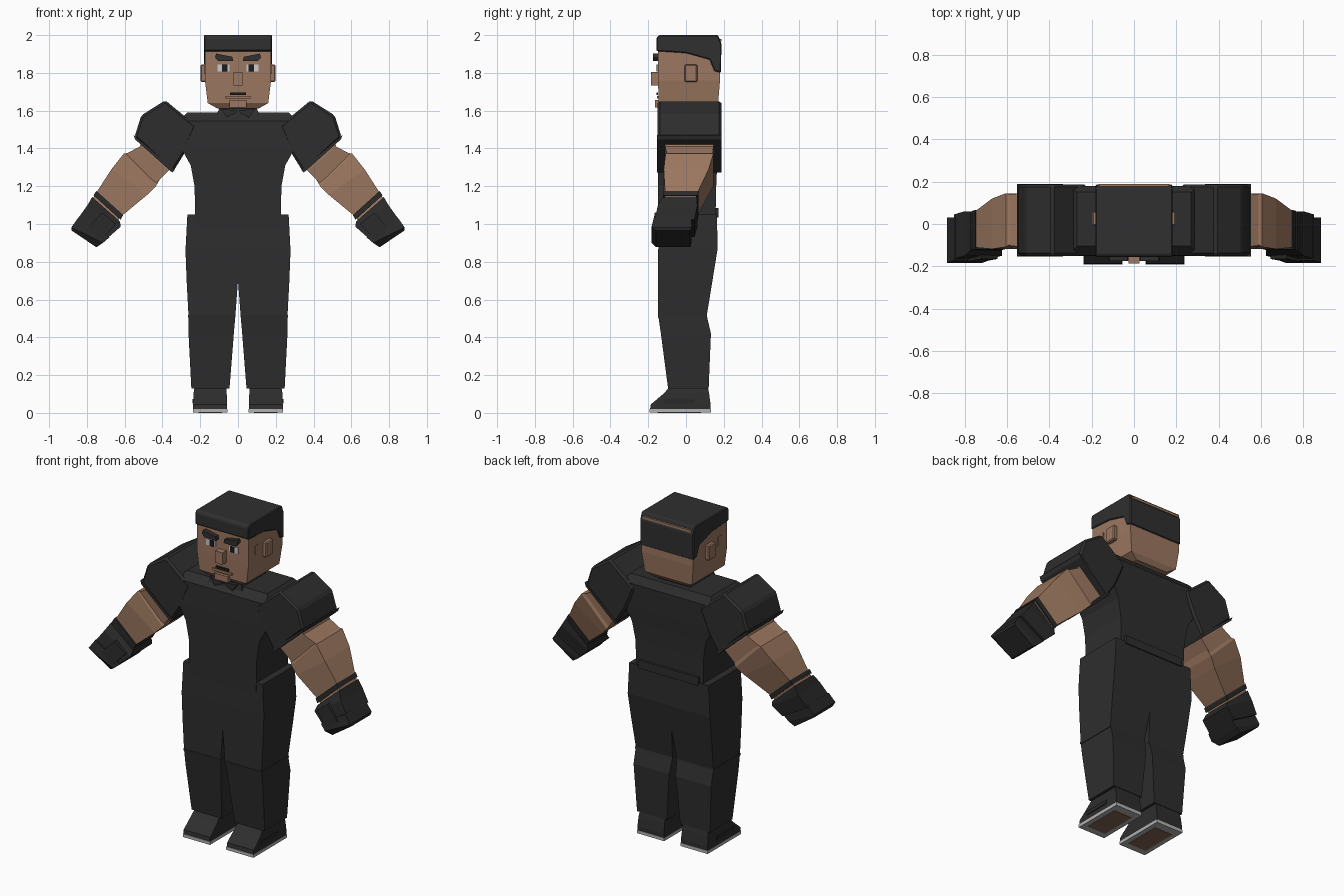
import bpy, bmesh


def material(name, r, g, b):
    m = bpy.data.materials.new(name)
    m.diffuse_color = (r, g, b, 1)
    return m


CLOTH = material("black cloth", 0.027, 0.027, 0.027)
HAIR = material("dark hair", 0.029, 0.029, 0.030)
GLOVE = material("glove leather", 0.022, 0.022, 0.022)
SKIN = material("skin", 0.33, 0.185, 0.115)
WHITE = material("eye white", 0.60, 0.60, 0.60)
PUPIL = material("pupil", 0.012, 0.012, 0.012)
SOLE = material("grey sole", 0.45, 0.44, 0.44)
TREAD = material("brown tread", 0.22, 0.13, 0.085)


def finish(bm, name, mat, mirror, bevel):
    bmesh.ops.recalc_face_normals(bm, faces=bm.faces)
    me = bpy.data.meshes.new(name)
    bm.to_mesh(me)
    bm.free()
    me.materials.append(mat)
    ob = bpy.data.objects.new(name, me)
    bpy.context.collection.objects.link(ob)
    if bevel:
        mod = ob.modifiers.new("edge bevel", 'BEVEL')
        mod.width, mod.segments = bevel, 1
    if mirror:
        mod = ob.modifiers.new("mirror", 'MIRROR')
        mod.use_mirror_merge = False
    return ob


def skin_rings(name, rings, mat, mirror, bevel):
    """Closed tube through rings of points with equal counts."""
    bm = bmesh.new()
    vs = [[bm.verts.new(p) for p in ring] for ring in rings]
    n = len(vs[0])
    for a, b in zip(vs, vs[1:]):
        for i in range(n):
            j = (i + 1) % n
            bm.faces.new((a[i], a[j], b[j], b[i]))
    bm.faces.new(vs[0])
    bm.faces.new(vs[-1])
    return finish(bm, name, mat, mirror, bevel)


def limb(name, rings, mat, mirror=True, bevel=0.0):
    """Four-sided limb: each ring is outer x,z, inner x,z, front y, back y."""
    pts = [[(xa, ya, za), (xb, ya, zb), (xb, yb, zb), (xa, yb, za)]
           for xa, za, xb, zb, ya, yb in rings]
    return skin_rings(name, pts, mat, mirror, bevel)


def level(name, rings, mat, mirror=False, bevel=0.0):
    """Stack of level rectangles: z, x0, x1, y0, y1."""
    return limb(name, [(x1, z, x0, z, y0, y1) for z, x0, x1, y0, y1 in rings],
                mat, mirror, bevel)


def box(name, x0, x1, y0, y1, z0, z1, mat, mirror=False, bevel=0.0):
    return level(name, [(z0, x0, x1, y0, y1), (z1, x0, x1, y0, y1)], mat, mirror, bevel)


def front_shape(name, pts, y0, y1, mat, mirror=True, bevel=0.0):
    """Outline in x,z pushed along y."""
    return skin_rings(name, [[(x, y, z) for x, z in pts] for y in (y0, y1)],
                      mat, mirror, bevel)


# Torso
level("torso", [(z, -w, w, f, b) for z, w, f, b in (
    (0.98, 0.225, -0.147, 0.155), (1.20, 0.23, -0.147, 0.160),
    (1.31, 0.25, -0.149, 0.165), (1.40, 0.30, -0.150, 0.172),
    (1.545, 0.31, -0.148, 0.180), (1.59, 0.27, -0.105, 0.150))], CLOTH)

# Collar with two points
level("collar", [(1.57, -0.115, 0.115, -0.125, 0.12),
                 (1.612, -0.10, 0.10, -0.115, 0.11)], CLOTH)
front_shape("collar_point", [(0.005, 1.60), (0.09, 1.61), (0.06, 1.565), (0.015, 1.585)],
            -0.14, -0.11, CLOTH)

# Sleeves
front_shape("sleeve", [(0.22, 1.52), (0.27, 1.56), (0.385, 1.655), (0.512, 1.575),
                       (0.548, 1.46), (0.345, 1.275), (0.28, 1.38)],
            -0.15, 0.187, CLOTH, bevel=0.012)
limb("sleeve_hem", [(0.553, 1.472, 0.335, 1.287, -0.154, 0.189),
                    (0.545, 1.448, 0.348, 1.272, -0.154, 0.189)], CLOTH)

# Arms
limb("upper_arm", [(0.50, 1.47, 0.32, 1.33, -0.11, 0.145),
                   (0.52, 1.41, 0.37, 1.28, -0.11, 0.145),
                   (0.605, 1.365, 0.435, 1.215, -0.10, 0.14)], SKIN)
limb("forearm", [(0.555, 1.38, 0.40, 1.26, -0.075, 0.13),
                 (0.605, 1.372, 0.435, 1.20, -0.108, 0.145),
                 (0.67, 1.29, 0.48, 1.155, -0.118, 0.12),
                 (0.757, 1.155, 0.625, 1.035, -0.110, 0.055),
                 (0.775, 1.125, 0.640, 1.01, -0.115, 0.050)], SKIN)
limb("wrist_band", [(0.750, 1.175, 0.608, 1.047, -0.120, 0.066),
                    (0.765, 1.152, 0.622, 1.022, -0.122, 0.062)], GLOVE)

# Gloves
limb("glove", [(0.772, 1.142, 0.624, 1.012, -0.125, 0.058),
               (0.800, 1.095, 0.622, 0.985, -0.150, 0.060),
               (0.850, 1.025, 0.685, 0.930, -0.165, 0.045)], GLOVE)
limb("fingers", [(0.845, 1.035, 0.680, 0.930, -0.170, 0.030),
                 (0.882, 0.982, 0.715, 0.900, -0.183, 0.030),
                 (0.880, 0.965, 0.750, 0.877, -0.160, 0.022)], GLOVE)
limb("thumb", [(0.72, 1.06, 0.645, 1.00, -0.165, -0.10),
               (0.80, 0.975, 0.725, 0.915, -0.180, -0.12)], GLOVE)

# Trouser legs, joined above the crotch
level("trouser_leg", [(1.05, 0, 0.268, -0.145, 0.165), (0.86, 0, 0.278, -0.147, 0.166),
                      (0.70, 0, 0.272, -0.147, 0.140), (0.515, 0.014, 0.262, -0.147, 0.110),
                      (0.42, 0.022, 0.262, -0.133, 0.132),
                      (0.13, 0.045, 0.247, -0.095, 0.120)], CLOTH, True)
level("knee_seam", [(0.518, 0.013, 0.266, -0.149, 0.110),
                    (0.505, 0.014, 0.265, -0.147, 0.112)], CLOTH, True)
box("back_band", -0.20, 0.20, 0.15, 0.172, 1.035, 1.085, CLOTH)

# Shoes
level("shoe", [(0.02, 0.057, 0.237, -0.190, 0.130), (0.045, 0.057, 0.237, -0.186, 0.130),
               (0.105, 0.060, 0.235, -0.115, 0.122),
               (0.135, 0.060, 0.230, -0.090, 0.116)], CLOTH, True)
box("shoe_stripe", 0.23, 0.241, -0.12, 0.045, 0.05, 0.073, GLOVE, True)
box("sole", 0.055, 0.239, -0.192, 0.132, 0.002, 0.021, SOLE, True)
box("tread", 0.085, 0.209, -0.15, 0.08, 0.0, 0.004, TREAD, True)

# Head and neck
box("neck", -0.09, 0.09, -0.09, 0.10, 1.55, 1.65, SKIN)
level("head", [(1.612, -0.11, 0.11, -0.125, 0.150), (1.64, -0.160, 0.160, -0.145, 0.170),
               (1.76, -0.175, 0.175, -0.148, 0.180), (1.95, -0.175, 0.175, -0.148, 0.180)], SKIN)
box("ear", 0.165, 0.198, -0.008, 0.060, 1.752, 1.845, SKIN, True, 0.006)
box("temple", 0.170, 0.179, -0.088, -0.052, 1.795, 1.850, SKIN, True)

# Hair cap, cut higher at the front than at the nape
cap = [(-0.156, 1.915), (0.0, 1.905), (0.125, 1.870), (0.150, 1.810), (0.186, 1.800),
       (0.187, 1.955), (0.170, 2.0), (-0.145, 2.0), (-0.156, 1.985)]
skin_rings("hair", [[(x, y, z) for y, z in cap] for x in (-0.181, 0.181)],
           HAIR, False, 0.005)
box("crown_strip", -0.165, 0.165, 0.170, 0.189, 1.966, 1.980, SKIN)

# Face
box("nose", -0.025, 0.025, -0.186, -0.14, 1.732, 1.805, SKIN)
front_shape("brow", [(0.025, 1.862), (0.03, 1.885), (0.115, 1.902), (0.122, 1.882),
                     (0.105, 1.862)], -0.175, -0.147, HAIR)
box("eye", 0.045, 0.108, -0.153, -0.146, 1.808, 1.845, WHITE, True)
box("eye_pupil", 0.056, 0.085, -0.156, -0.150, 1.808, 1.845, PUPIL, True)
box("mouth", -0.042, 0.042, -0.156, -0.147, 1.682, 1.697, PUPIL)
box("lower_lip", -0.065, 0.065, -0.154, -0.14, 1.664, 1.678, SKIN)
box("chin", -0.045, 0.045, -0.163, -0.12, 1.618, 1.656, SKIN)
